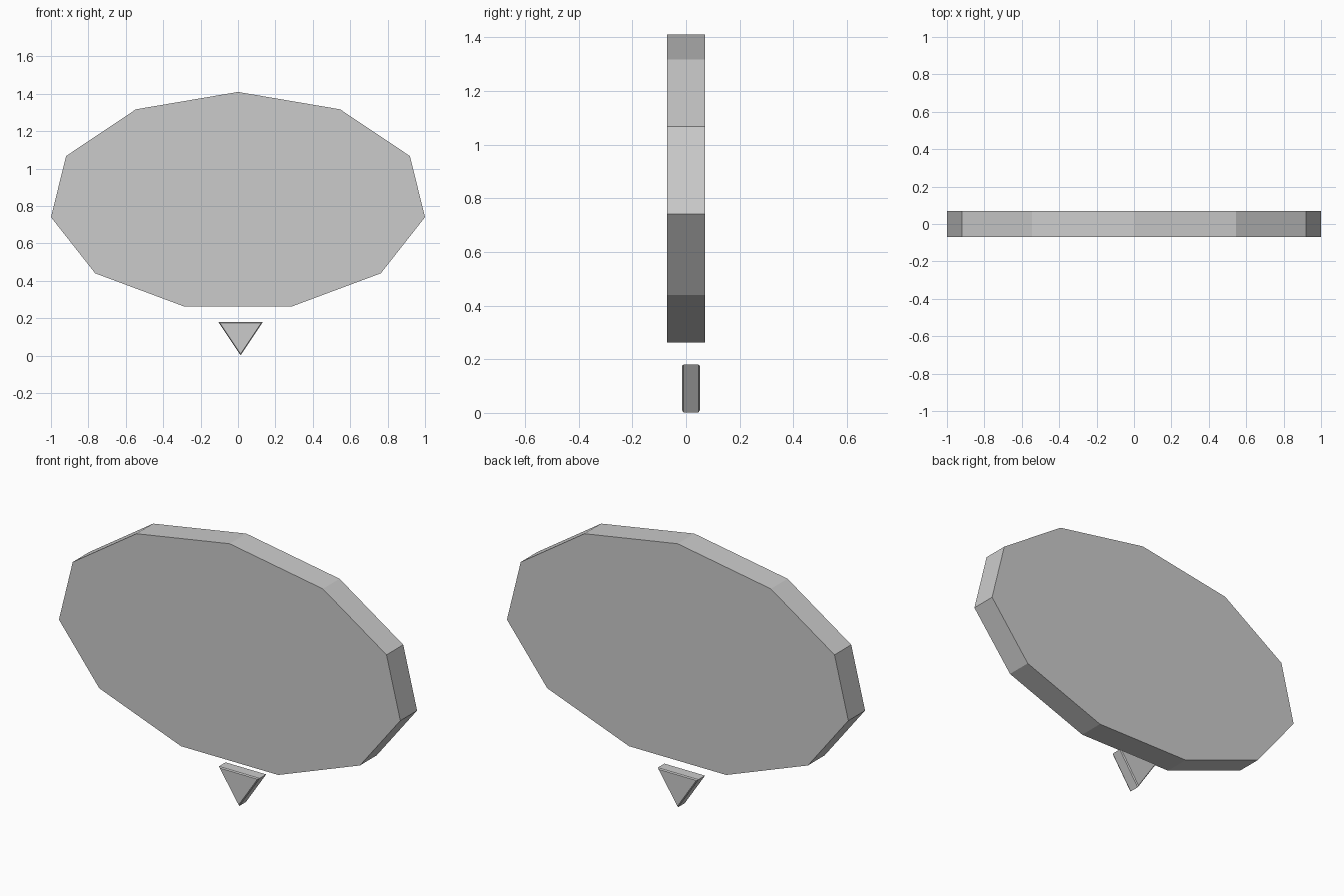
import bpy
import bmesh
from math import sin, cos, tau

if "Cube" in bpy.data.objects:
    bpy.data.objects.remove(bpy.data.objects["Cube"])


def loft(name, rings):
    """Closed flat-faced solid through matching (x, y, z) rings, front to back."""
    bm = bmesh.new()
    loops = [[bm.verts.new(p) for p in ring] for ring in rings]
    bm.faces.new(loops[0])
    bm.faces.new(loops[-1])
    n = len(loops[0])
    for a, b in zip(loops, loops[1:]):
        for i in range(n):
            j = (i + 1) % n
            bm.faces.new((a[i], a[j], b[j], b[i]))
    bmesh.ops.recalc_face_normals(bm, faces=bm.faces)
    mesh = bpy.data.meshes.new(name)
    bm.to_mesh(mesh)
    bm.free()
    obj = bpy.data.objects.new(name, mesh)
    bpy.context.collection.objects.link(obj)
    return obj


# Bubble body: flattened eleven-sided disc with a corner at the top
oval = [(1.0103 * sin(tau * k / 11), 0.824 + 0.586 * cos(tau * k / 11)) for k in range(11)]
loft("bubble_body", [[(x, y, z) for x, z in oval] for y in (-0.07, 0.07)])

# Tail: thin downward triangle with slightly chamfered front and back rims
tail = [(-0.105, 0.18), (0.133, 0.18), (0.014, 0.002)]
cx, cz = 0.014, 0.115
sections = [(-0.015, 0.93), (-0.009, 1.0), (0.046, 1.0), (0.052, 0.93)]
loft("bubble_tail", [[(cx + (x - cx) * s, y, cz + (z - cz) * s) for x, z in tail]
                     for y, s in sections])
